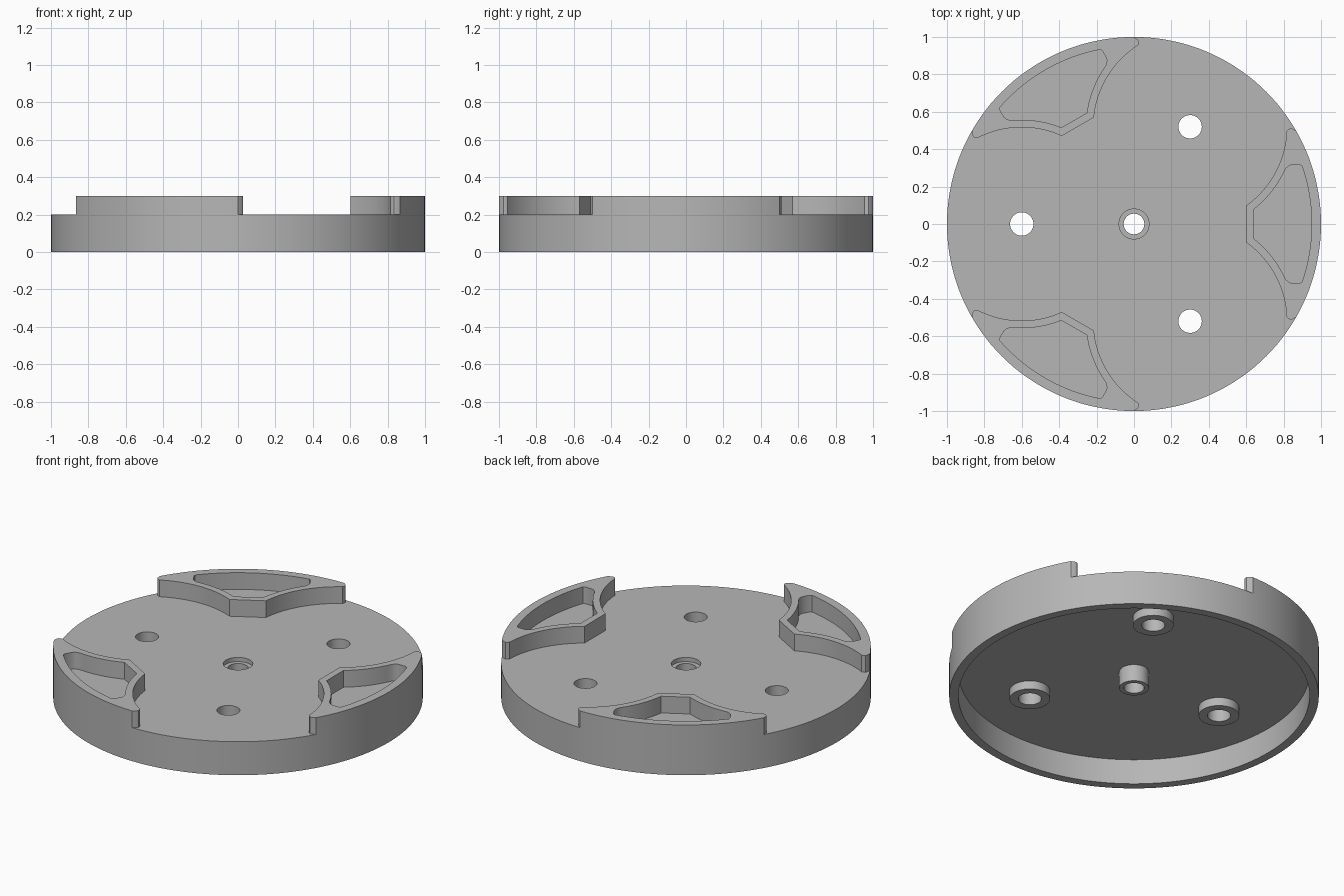
import bpy, bmesh
from math import sin, cos, pi, radians, degrees, atan2, hypot
from mathutils import Matrix, Vector

cube = bpy.data.objects.get("Cube")
if cube:
    bpy.data.objects.remove(cube, do_unlink=True)

grey = bpy.data.materials.new("plain grey")
grey.use_nodes = True
colour = (0.47, 0.47, 0.47, 1)
grey.diffuse_color = colour
grey.node_tree.nodes["Principled BSDF"].inputs["Base Color"].default_value = colour


def finish(name, bm):
    bmesh.ops.recalc_face_normals(bm, faces=bm.faces)
    mesh = bpy.data.meshes.new(name)
    bm.to_mesh(mesh)
    bm.free()
    mesh.materials.append(grey)
    obj = bpy.data.objects.new(name, mesh)
    bpy.context.collection.objects.link(obj)
    return obj


def select(obj):
    bpy.ops.object.select_all(action='DESELECT')
    obj.select_set(True)
    bpy.context.view_layer.objects.active = obj


def smooth(obj):
    select(obj)
    bpy.ops.object.shade_smooth_by_angle(angle=radians(25))


def lathe(name, profile, segments, centre=(0, 0)):
    """Revolve a closed (radius, height) profile about a vertical axis."""
    bm = bmesh.new()
    rings = []
    for i in range(segments):
        a = 2 * pi * i / segments
        rings.append([bm.verts.new((centre[0] + r * cos(a), centre[1] + r * sin(a), z))
                      for r, z in profile])
    n = len(profile)
    for i in range(segments):
        p, q = rings[i], rings[(i + 1) % segments]
        for j in range(n):
            k = (j + 1) % n
            bm.faces.new((p[j], q[j], q[k], p[k]))
    return finish(name, bm)


def arc(centre, radius, start, end, steps):
    return [(centre[0] + radius * cos(radians(start + (end - start) * i / steps)),
             centre[1] + radius * sin(radians(start + (end - start) * i / steps)))
            for i in range(steps + 1)]


def mirrored(half):
    return half + [(x, -y) for x, y in reversed(half) if abs(y) > 1e-5]


# Hollow dished body with counterbored centre boss
body = lathe("body", [(0.055, 0.05), (0.08, 0.05), (0.08, 0.15), (0.95, 0.15),
                      (0.95, 0), (1, 0), (1, 0.2), (0.08, 0.2),
                      (0.08, 0.175), (0.055, 0.175)], 144)

# Three mounting holes with bosses underneath
HOLE, REACH = 0.0625, 0.6
for i in range(3):
    a = radians(60 + 120 * i)
    spot = (REACH * cos(a), REACH * sin(a))
    bm = bmesh.new()
    bmesh.ops.create_cone(bm, cap_ends=True, segments=48, radius1=HOLE, radius2=HOLE,
                          depth=0.3, matrix=Matrix.Translation((*spot, 0.175)))
    cutter = finish("hole_cutter", bm)
    cutter.hide_render = True
    mod = body.modifiers.new("hole", 'BOOLEAN')
    mod.object, mod.operation, mod.solver = cutter, 'DIFFERENCE', 'EXACT'
    select(body)
    bpy.ops.object.modifier_apply(modifier=mod.name)
    bpy.data.objects.remove(cutter, do_unlink=True)
    smooth(lathe(f"mounting_boss_{i + 1}", [(HOLE, 0.1), (0.11, 0.1), (0.11, 0.15),
                                            (HOLE, 0.15)], 48, spot))
smooth(body)

# Pad outlines: concave sides are concentric with the neighbouring hole
pivot = (REACH * cos(radians(60)), -REACH * sin(radians(60)))


def angle_from_pivot(x, y):
    return degrees(atan2(y - pivot[1], x - pivot[0]))


outer = mirrored(arc(pivot, 0.517, angle_from_pivot(0.6, -0.1), 2.5, 16)
                 + [(0.823, -0.505), (0.833, -0.511), (0.845, -0.51)]
                 + arc((0, 0), 1, -30, 0, 12))
inner = mirrored(arc(pivot, 0.557, angle_from_pivot(0.64, -0.08), 24, 10)
                 + [(0.818, -0.302), (0.828, -0.311), (0.842, -0.316),
                    (0.885, -0.316), (0.897, -0.311)]
                 + arc((0, 0), 0.95, -18.5, 0, 10))

# Three raised pads with open pockets
for i in range(3):
    bm = bmesh.new()
    for loop in (outer, inner):
        verts = [bm.verts.new((x, y, 0.2)) for x, y in loop]
        for v, w in zip(verts, verts[1:] + verts[:1]):
            bm.edges.new((v, w))
    bmesh.ops.triangle_fill(bm, use_beauty=True, edges=bm.edges[:], normal=Vector((0, 0, 1)))
    raised = bmesh.ops.extrude_face_region(bm, geom=bm.faces[:], use_keep_orig=True)
    bmesh.ops.translate(bm, vec=(0, 0, 0.1),
                        verts=[g for g in raised["geom"] if isinstance(g, bmesh.types.BMVert)])
    bmesh.ops.rotate(bm, verts=bm.verts, cent=(0, 0, 0),
                     matrix=Matrix.Rotation(radians(120 * i), 3, 'Z'))
    smooth(finish(f"pocketed_pad_{i + 1}", bm))
